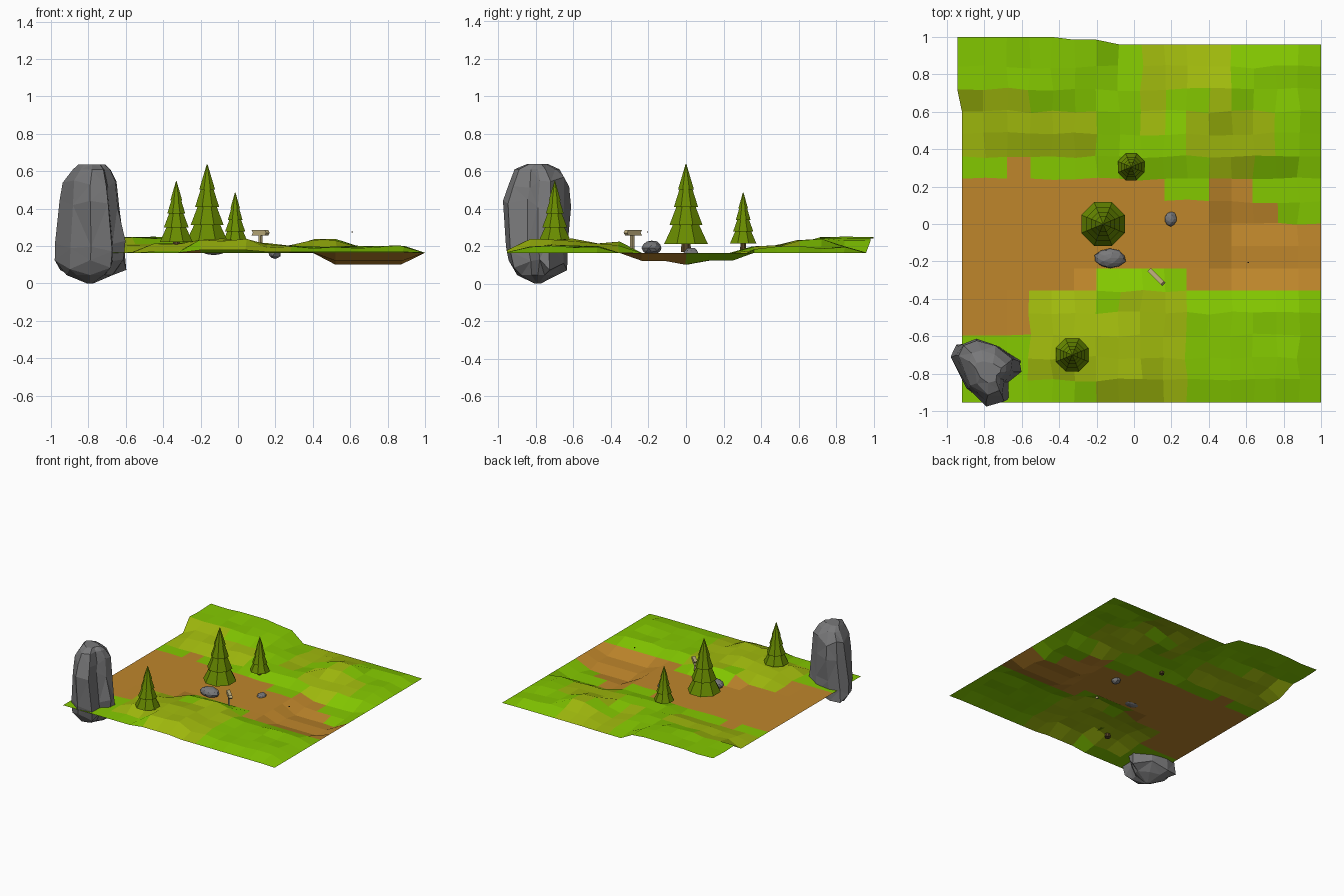
import bpy, bmesh, math, random
from mathutils import Matrix, Vector

if "Cube" in bpy.data.objects:
    bpy.data.objects.remove(bpy.data.objects["Cube"])
random.seed(4)

def material(name, r, g, b):
    m = bpy.data.materials.new(name)
    m.diffuse_color = (r, g, b, 1)
    m.use_nodes = True
    m.node_tree.nodes["Principled BSDF"].inputs["Base Color"].default_value = m.diffuse_color
    return m

GRASS = material("grass", 0.23, 0.58, 0.0)
OLIVE = material("dry_grass", 0.36, 0.50, 0.004)
PATH = material("dirt", 0.52, 0.24, 0.024)
LEAF = material("needles", 0.14, 0.26, 0.0)
BARK = material("bark", 0.10, 0.06, 0.02)
WOOD = material("wood", 0.55, 0.45, 0.22)
STONE = material("stone", 0.19, 0.19, 0.195)

def finish(name, bm, *mats, normals=True):
    if normals:
        bmesh.ops.recalc_face_normals(bm, faces=bm.faces)
    me = bpy.data.meshes.new(name)
    bm.to_mesh(me)
    bm.free()
    for m in mats:
        me.materials.append(m)
    ob = bpy.data.objects.new(name, me)
    bpy.context.collection.objects.link(ob)
    return ob

def loft(name, rings, mat):
    """Skin a list of equal-length point rings and cap both ends."""
    bm = bmesh.new()
    vs = [[bm.verts.new(p) for p in r] for r in rings]
    n = len(vs[0])
    for a, b in zip(vs, vs[1:]):
        for i in range(n):
            bm.faces.new((a[i], a[(i + 1) % n], b[(i + 1) % n], b[i]))
    bm.faces.new(vs[0])
    bm.faces.new(vs[-1])
    return finish(name, bm, mat)

# Terrain: plateaus (x0, x1, y0, y1, rise) each fading out over one cell
N, X0, Y0, DX, DY = 16, -0.92, -0.955, 0.12, 0.1197
HILLS = [(-0.2, 0.04, -0.86, -0.5, .07), (-0.45, 0.15, -0.74, -0.5, .045),
         (0.15, 0.88, -0.85, -0.47, .032), (-0.2, 0.15, -0.48, -0.36, .055),
         (-1, -0.33, 0.72, 1, .08), (-0.33, -0.2, 0.76, 1, .065),
         (-0.8, 0, 0.5, 0.76, .045), (0.38, 0.52, 0.6, 0.73, .072),
         (0.27, 0.88, 0.4, 0.85, .030), (-0.1, 0.3, 0.38, 0.5, .035)]
DIPS = [(0.52, 0.88, -0.03, 0.03, .063), (0.52, 0.88, -0.24, 0.24, .042)]

def fade(x, y, box):
    x0, x1, y0, y1, amp = box
    dx = max(x0 - x, x - x1, 0)
    dy = max(y0 - y, y - y1, 0)
    return amp * max(0, 1 - dx / 0.12) * max(0, 1 - dy / 0.12)

def height(x, y):
    up = max(fade(x, y, b) for b in HILLS)
    if up > 0.02:
        up += random.uniform(-.009, .007)
    return 0.164 + up - max(fade(x, y, b) for b in DIPS)

def inside(x, y, boxes):
    return any(a < x < b and c < y < d for a, b, c, d in boxes)

DIRT = [(-1, -0.2, -0.36, 0.24), (-1, -0.57, -0.61, -0.3), (-0.25, 0.15, -0.24, 0.24),
        (0.1, 0.75, -0.24, 0.12), (0.27, 1, -0.36, 0), (0.39, 0.63, 0, 0.26), (-0.69, -0.57, 0.2, 0.36)]
DRY = [(-0.57, -0.2, -0.86, -0.36), (-0.22, 0.27, -0.96, -0.5), (-0.1, 0.27, -0.6, -0.36),
       (-0.93, -0.57, 0.63, 0.75), (-0.93, -0.2, 0.36, 0.63), (0.03, 0.52, 0.74, 0.97),
       (0.03, 0.15, 0.5, 0.75), (0.39, 0.51, 0.6, 0.75), (0.27, 0.75, 0.36, 0.63), (0.39, 0.63, 0.24, 0.36)]
bm = bmesh.new()
grid = []
for j in range(N + 1):
    row = []
    for i in range(N + 1):
        x, y = X0 + DX * i, Y0 + DY * j
        z = height(x, y)
        if j == N and x < -0.15:
            y += 0.04 if x < -0.4 else 0.025
        if i == 0 and y > 0.65:
            x -= 0.025
        # Slightly uneven cells away from the border
        if 0 < i < N and 0 < j < N and not inside(x, y, DIRT):
            x += random.uniform(-.01, .01)
            y += random.uniform(-.01, .01)
        row.append(bm.verts.new((x, y, z)))
    grid.append(row)
for j in range(N):
    for i in range(N):
        f = bm.faces.new((grid[j][i], grid[j][i + 1], grid[j + 1][i + 1], grid[j + 1][i]))
        x, y = X0 + DX * (i + .5), Y0 + DY * (j + .5)
        f.material_index = 2 if inside(x, y, DIRT) else 1 if inside(x, y, DRY) else 0
finish("terrain", bm, GRASS, OLIVE, PATH, normals=False)

# Tall boulder: plan outline swept through rings (z, x scale, y scale, x shift, y shift)
PLAN = [(-0.995, -0.70), (-0.965, -0.63), (-0.86, -0.605), (-0.72, -0.64), (-0.595, -0.725),
        (-0.60, -0.79), (-0.66, -0.85), (-0.67, -0.95), (-0.79, -0.99), (-0.91, -0.89)]
CX, CY = -0.79, -0.79
RINGS = [(0.0, .08, .08, 0, 0), (0.045, .62, .55, 0, 0), (0.10, 1, .86, 0, .01),
         (0.20, .97, .93, .005, 0), (0.43, .82, 1, 0, 0), (0.545, .76, .9, 0, .01),
         (0.61, .5, .62, .01, 0), (0.637, .35, .3, .01, 0)]

def boulder_ring(z, sx, sy, dx, dy):
    rough = 1 if 0.05 < z < 0.6 else 0
    return [(CX + (x - CX) * sx * random.uniform(1 - .1 * rough, 1) + dx,
             CY + (y - CY) * sy * random.uniform(1 - .1 * rough, 1) + dy,
             z + rough * random.uniform(-.035, .03)) for x, y in PLAN]

boulder = loft("tall_boulder", [boulder_ring(*r) for r in RINGS], STONE)
# Break the quads into irregular flat facets
bm = bmesh.new()
bm.from_mesh(boulder.data)
bmesh.ops.triangulate(bm, faces=[f for f in bm.faces if len(f.verts) == 4])
bm.to_mesh(boulder.data)
bm.free()

# Pine trees: octagonal tiers (radius, height fraction) on a short trunk
TIERS = [(1, 0), (.58, .25), (.76, .235), (.42, .48), (.55, .465), (.28, .70), (.36, .685), (.02, 1)]

def octagon(x, y, r, z):
    return [(x + r * math.cos(math.pi * (k + .5) / 4), y + r * math.sin(math.pi * (k + .5) / 4), z)
            for k in range(8)]

for name, x, y, r, z0, z1, foot in [("large_pine", -0.165, 0, .126, .212, .637, .17),
                                    ("front_pine", -0.33, -0.70, .095, .222, .547, .185),
                                    ("back_pine", -0.015, 0.305, .077, .213, .487, .17)]:
    loft(name, [octagon(x, y, r * f, z0 + (z1 - z0) * h) for f, h in TIERS], LEAF)
    loft(name + "_trunk", [octagon(x, y, r * .24, foot), octagon(x, y, r * .2, z0 + .01)], BARK)

# Small rocks half sunk in the path
for name, loc, size in [("path_rock", (-.128, -.183, .19), (.087, .054, .041)),
                        ("small_rock", (.197, .027, .162), (.035, .041, .031))]:
    bm = bmesh.new()
    bmesh.ops.create_icosphere(bm, subdivisions=2, radius=1)
    for v in bm.verts:
        v.co *= random.uniform(.9, 1.03)
        v.co = Vector(loc) + Vector([a * b for a, b in zip(v.co, size)])
    finish(name, bm, STONE)

# Wooden sign with a notched arrow board
def box(name, loc, size, angle, mat):
    bm = bmesh.new()
    bmesh.ops.create_cube(bm, size=1, matrix=Matrix.Translation(loc) @ Matrix.Rotation(angle, 4, 'Z')
                          @ Matrix.Diagonal((*size, 1)))
    return finish(name, bm, mat)

ANGLE = math.radians(-45)
box("sign_post", (.12, -.287, .22), (.018, .014, .10), ANGLE, WOOD)
OUTLINE = [(-.055, .256), (.045, .256), (.057, .271), (.045, .287), (-.055, .287), (-.045, .271)]
loft("sign_board", [[(.12 + u * math.cos(ANGLE) - t * math.sin(ANGLE),
      -.283 + u * math.sin(ANGLE) + t * math.cos(ANGLE), z) for u, z in OUTLINE]
      for t in (-.013, .013)], WOOD)

# Tiny floating speck above the hollow
box("speck", (.61, -.205, .276), (.009, .006, .006), 0, BARK)
